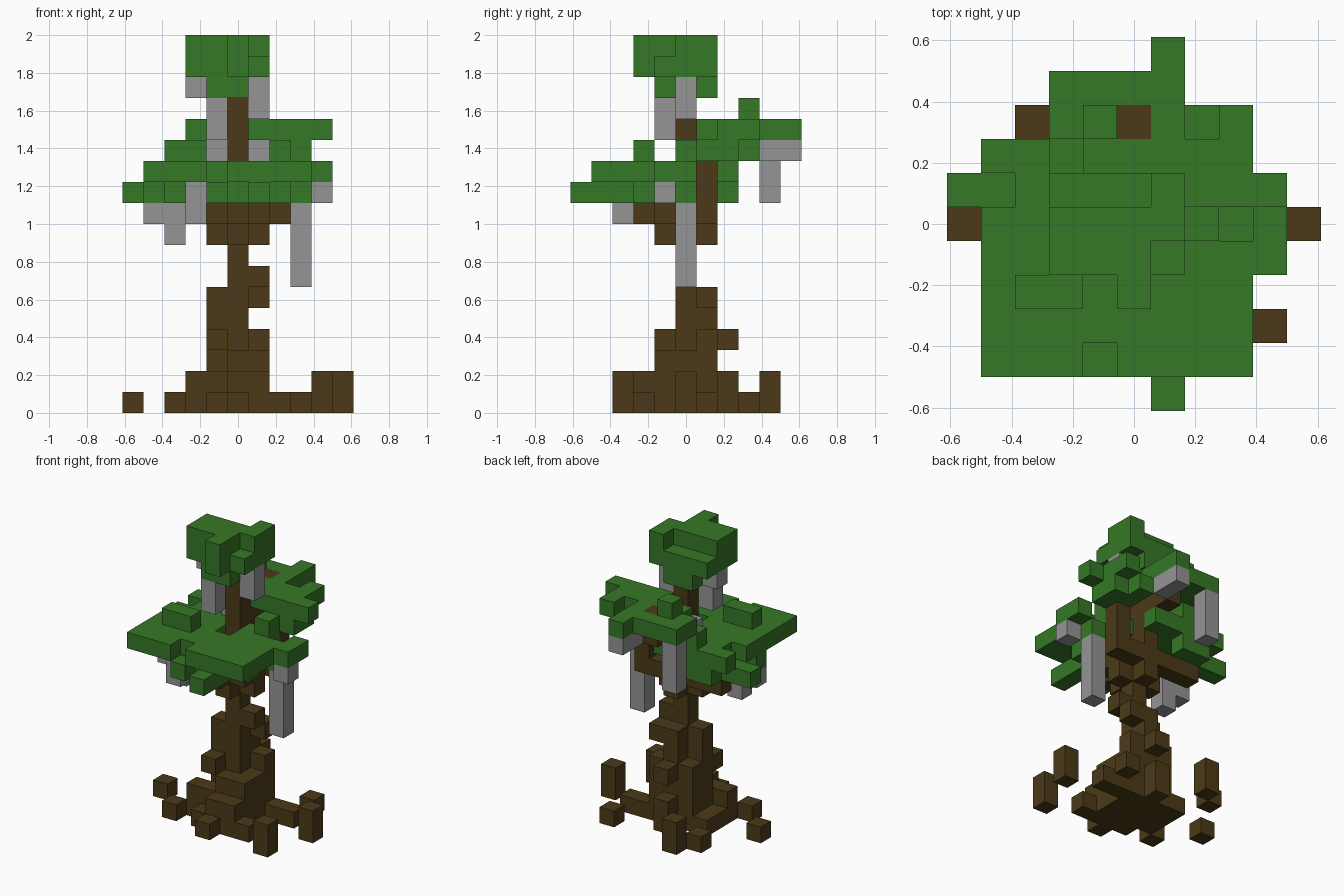
import bpy
import bmesh
from mathutils import Vector

old = bpy.data.objects.get("Cube")
if old:
    bpy.data.objects.remove(old, do_unlink=True)

UNIT = 1 / 9  # edge of one block


def make_material(name, colour):
    mat = bpy.data.materials.new(name)
    mat.use_nodes = True
    mat.diffuse_color = (*colour, 1)
    mat.node_tree.nodes["Principled BSDF"].inputs["Base Color"].default_value = (*colour, 1)
    return mat


bark = make_material("bark brown", (0.072, 0.042, 0.009))
leaf = make_material("leaf green", (0.036, 0.188, 0.02))
stone = make_material("hanging grey", (0.3, 0.3, 0.3))

cells = {}  # block position -> part name


def span(v):
    return range(v[0], v[1] + 1) if isinstance(v, tuple) else (v,)


def fill(part, x, y, z):
    """Fill a box of blocks; earlier parts keep their blocks."""
    for i in span(x):
        for j in span(y):
            for k in span(z):
                cells.setdefault((i, j, k), part)


def carve(x, y, z):
    cells.pop((x, y, z), None)


# Roots: central mound with scattered stones of bark around it
fill("roots", (-1, 1), (-2, 1), 0)
fill("roots", (-1, 1), (-1, 1), 1)
fill("roots", (0, 1), -2, 1)
fill("roots", -2, (-1, 1), 0)
fill("roots", -2, -1, 1)
fill("roots", 0, 2, (0, 1))
fill("roots", (2, 3), 1, 0)
for x, y in ((-5, 0), (-3, -2), (0, -3), (2, -2), (-3, 3), (3, 3)):
    fill("roots", x, y, 0)
for x, y in ((4, -3), (5, 0), (-2, 4)):
    fill("roots", x, y, (0, 1))

# Trunk: a stepped column with knots
fill("trunk", 0, 0, (0, 14))
fill("trunk", (-1, 0), (0, 1), (2, 3))
fill("trunk", (0, 1), (-1, 0), 2)
fill("trunk", 1, 1, (2, 3))
fill("trunk", -1, -1, 3)
fill("trunk", 0, 2, 3)
fill("trunk", -1, 0, (4, 5))
fill("trunk", 0, 1, (4, 5))
fill("trunk", 1, 1, 5)
fill("trunk", 1, 0, 6)

# Branches: flaring cross under the canopy, plus a rear limb
fill("branches", (-1, 1), 0, 8)
fill("branches", 0, (-1, 1), 8)
fill("branches", (-1, 1), (-1, 1), 9)
fill("branches", 0, -2, 9)
fill("branches", (-3, -2), 1, 9)
fill("branches", 2, 1, (9, 11))
fill("branches", 0, 1, (10, 12))
fill("branches", 0, 2, 12)
fill("branches", 0, 3, (12, 13))

# Hanging growths
fill("hanging_growths", 3, 0, (6, 9))
fill("hanging_growths", -3, -1, (8, 9))
fill("hanging_growths", -4, -1, 9)
fill("hanging_growths", -2, -3, (9, 10))
fill("hanging_growths", 4, -1, 10)
fill("hanging_growths", -2, 4, (10, 12))
fill("hanging_growths", -1, 1, 12)
fill("hanging_growths", 1, (4, 5), 12)
fill("hanging_growths", -1, -1, (13, 14))
fill("hanging_growths", 1, 0, (14, 15))
fill("hanging_growths", -2, 0, 15)

# Lower canopy: wide slab with ragged underside
fill("lower_canopy", (-4, 3), (-4, -1), 11)
fill("lower_canopy", (-4, 2), 0, 11)
fill("lower_canopy", 4, (-1, 0), 11)
fill("lower_canopy", (-3, -1), 1, 11)
fill("lower_canopy", (-4, 0), 2, 11)
fill("lower_canopy", (-3, -2), -2, 12)
fill("lower_canopy", 2, 0, 12)
fill("lower_canopy", (-5, -3), 1, 10)
fill("lower_canopy", (-3, -2), 2, 10)
fill("lower_canopy", (-4, -3), -1, 10)
fill("lower_canopy", -3, -2, 10)
fill("lower_canopy", (-1, 2), -2, 10)
fill("lower_canopy", (0, 1), -3, 10)
fill("lower_canopy", -1, -4, 10)
fill("lower_canopy", 1, (-5, -4), 10)
fill("lower_canopy", (2, 3), 0, 10)
carve(-1, -4, 11)
carve(0, -1, 11)

# Rear canopy: higher shelf behind the trunk
fill("rear_canopy", (1, 4), 1, 13)
fill("rear_canopy", (-1, 3), 2, 13)
fill("rear_canopy", (-2, 3), 3, 13)
fill("rear_canopy", (-2, 1), 4, 13)
fill("rear_canopy", 1, 5, 13)
fill("rear_canopy", (2, 3), (1, 2), 12)
fill("rear_canopy", 2, 3, 12)
fill("rear_canopy", -2, 2, 12)
fill("rear_canopy", -1, 3, 14)
carve(2, 3, 13)

# Crown: stepped cap at the top
fill("crown", (-1, 0), (-1, 1), 15)
fill("crown", (-2, 1), (-1, 1), 16)
fill("crown", (-2, 0), (-1, 0), 17)
fill("crown", 0, -2, (16, 17))
fill("crown", 1, (0, 1), 17)


def build(part, mat):
    """Skin the exposed sides of one part's blocks."""
    bm = bmesh.new()
    for cell, owner in cells.items():
        if owner != part:
            continue
        centre = Vector(cell) + Vector((0, 0, 0.5))
        for axis in range(3):
            for sign in (-1, 1):
                n = Vector((0, 0, 0))
                n[axis] = sign
                if tuple(int(c + d) for c, d in zip(cell, n)) in cells:
                    continue
                u = Vector((0, 0, 0))
                u[(axis + 1) % 3] = 1
                v = n.cross(u)
                mid = centre + n / 2
                corners = (-u - v, u - v, u + v, v - u)
                bm.faces.new([bm.verts.new((mid + c / 2) * UNIT) for c in corners])
    bmesh.ops.remove_doubles(bm, verts=bm.verts, dist=UNIT / 100)
    bmesh.ops.dissolve_limit(bm, angle_limit=0.01, verts=bm.verts, edges=bm.edges)
    mesh = bpy.data.meshes.new(part)
    bm.to_mesh(mesh)
    bm.free()
    mesh.materials.append(mat)
    bpy.context.collection.objects.link(bpy.data.objects.new(part, mesh))


for part in ("roots", "trunk", "branches"):
    build(part, bark)
for part in ("lower_canopy", "rear_canopy", "crown"):
    build(part, leaf)
build("hanging_growths", stone)
